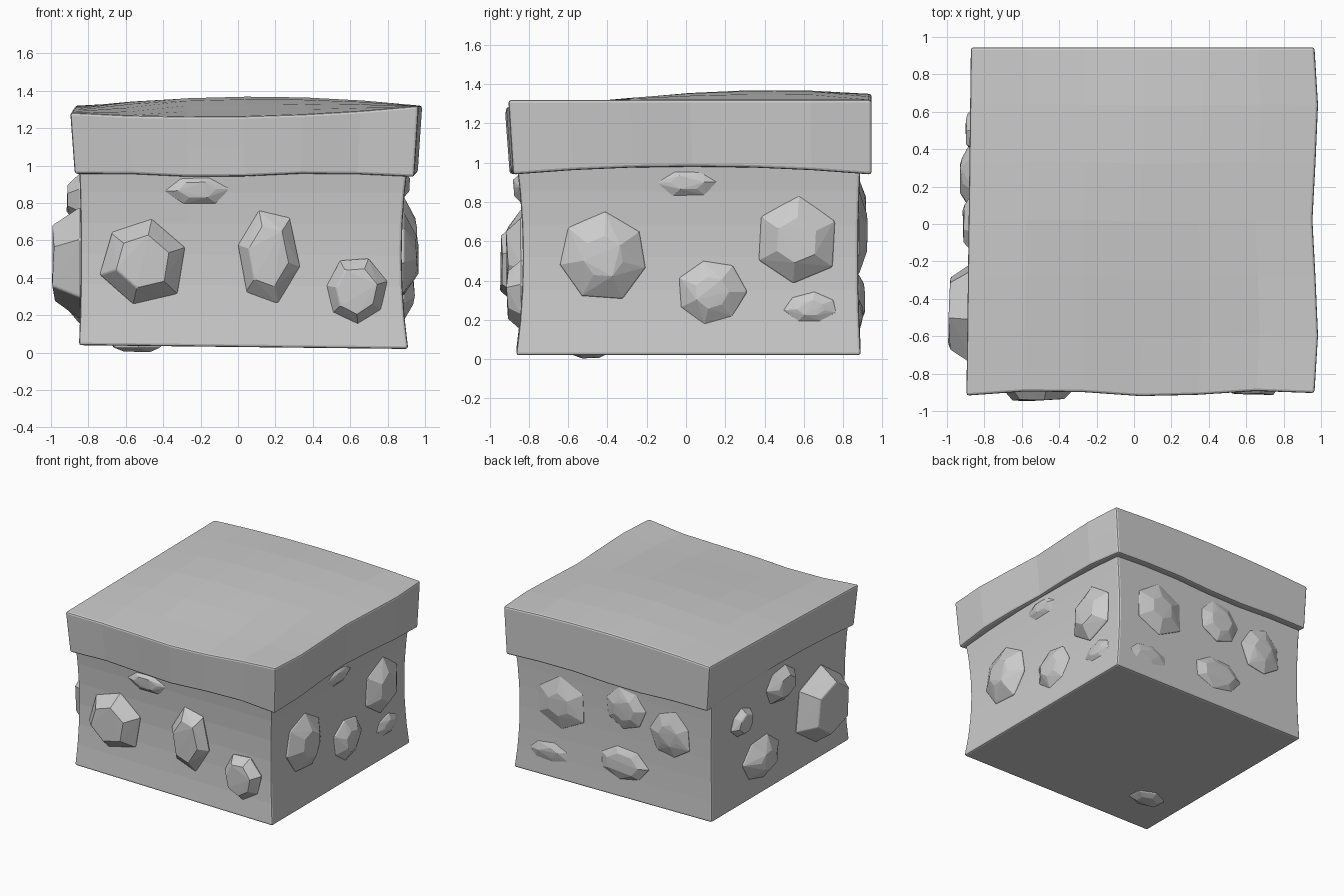
import bpy, bmesh, random
from math import sin, cos, tau, radians

if "Cube" in bpy.data.objects:
    bpy.data.objects.remove(bpy.data.objects["Cube"])


def mix(a, b, t):
    """Blend a to b as t runs from -1 to 1."""
    return a + (b - a) * (t + 1) / 2


def finish(name, bm, bevel):
    bmesh.ops.recalc_face_normals(bm, faces=bm.faces[:])
    me = bpy.data.meshes.new(name)
    bm.to_mesh(me)
    bm.free()
    ob = bpy.data.objects.new(name, me)
    bpy.context.collection.objects.link(ob)
    m = ob.modifiers.new("worn_edges", 'BEVEL')
    m.width, m.segments = bevel, 2
    m.limit_method, m.angle_limit = 'ANGLE', radians(50)


def grid_box(name, shape):
    """Cube with a 6 x 6 grid on each side, warped by a function."""
    bm = bmesh.new()
    bmesh.ops.create_cube(bm, size=2)
    bmesh.ops.subdivide_edges(bm, edges=bm.edges[:], cuts=5, use_grid_fill=True)
    for v in bm.verts:
        v.co = shape(*v.co)
    finish(name, bm, 0.014)


# Earth block with slightly hollow walls
def earth(u, v, w):
    dent = 0.035 * (1 - w * w)
    x = mix(-0.85 + dent * 0.3, 0.91 - dent, u)
    y = mix(-0.865 + dent, 0.89 - dent * 0.4, v)
    return x, y, mix(0.03 - 0.01 * u, 1.02, w)


# Overhanging turf slab with rippled outline and domed, wavy top
def turf(u, v, w):
    taper = 0.012 * (1 - w)
    x = mix(-0.885 + 0.012 * v + taper, 0.97 - 0.015 * cos(5 * v) - taper, u)
    y = mix(-0.908 - 0.015 * cos(5 * (u - 0.1)) + taper, 0.945, v)
    rim = 1.32 - 0.009 * (1 - u) * (1 - v)
    top = rim + 0.055 * (1 - u * u) * cos(1.66 * (v - 0.4))
    low = 0.948 + 0.01 * sin(4.8 * (u - 0.13)) + 0.04 * (1 - v * v)
    return x, y, mix(low, top, w)


grid_box("earth_block", earth)
grid_box("turf_slab", turf)

# Each wall maps (along, up, outward) to a world position
walls = {
    "front": lambda a, b, d: (a, -0.835 - d, b),
    "right": lambda a, b, d: (0.88 + d, a, b),
    "back": lambda a, b, d: (a, 0.875 + d, b),
    "left": lambda a, b, d: (-0.84 - d, a, b),
    "bottom": lambda a, b, d: (a, b, 0.035 - d),
}
random.seed(4)


def stones(side, bulge, *spots):
    """Faceted stones as hulls of shrinking rings: along, up, width, height."""
    for n, (a, b, wd, ht) in enumerate(spots):
        bm = bmesh.new()
        sides = random.choice((6, 7))
        twist = random.random()
        cap = random.uniform(0.4, 0.7)
        out = bulge * min(wd, ht) + 0.01
        ring = [(twist + tau * i / sides, random.uniform(0.95, 1.08))
                for i in range(sides)]
        for scale, d in ((0.9, -0.08), (1, 0.005), (cap, out)):
            for t, r in ring:
                lean = random.uniform(-0.015, 0) if scale == cap else 0
                bm.verts.new(walls[side](a + cos(t) * r * scale * wd / 2,
                                         b + sin(t) * r * scale * ht / 2,
                                         d + lean))
        bmesh.ops.convex_hull(bm, input=bm.verts[:])
        loose = [v for v in bm.verts if not v.link_faces]
        bmesh.ops.delete(bm, geom=loose, context='VERTS')
        finish(f"{side}_stone_{n + 1}", bm, 0.008)


# Stones set into each wall
stones("front", 0.22, (-.51, .49, .47, .48), (.16, .52, .33, .52),
       (.63, .33, .33, .35), (-.22, .87, .36, .17))
stones("right", 0.17, (-.42, .52, .46, .44), (.13, .34, .34, .33),
       (.56, .6, .42, .44), (.64, .26, .28, .16), (.01, .9, .36, .17))
stones("back", 0.1, (.5, .64, .44, .42), (-.08, .75, .36, .34),
       (-.48, .65, .36, .38), (.6, .22, .37, .17), (-.06, .3, .43, .28))
stones("left", 0.24, (-.48, .48, .6, .62), (.25, .32, .46, .34),
       (0, .82, .38, .28), (.5, .7, .26, .22))
stones("bottom", 0.11, (-.54, -.5, .28, .2))
